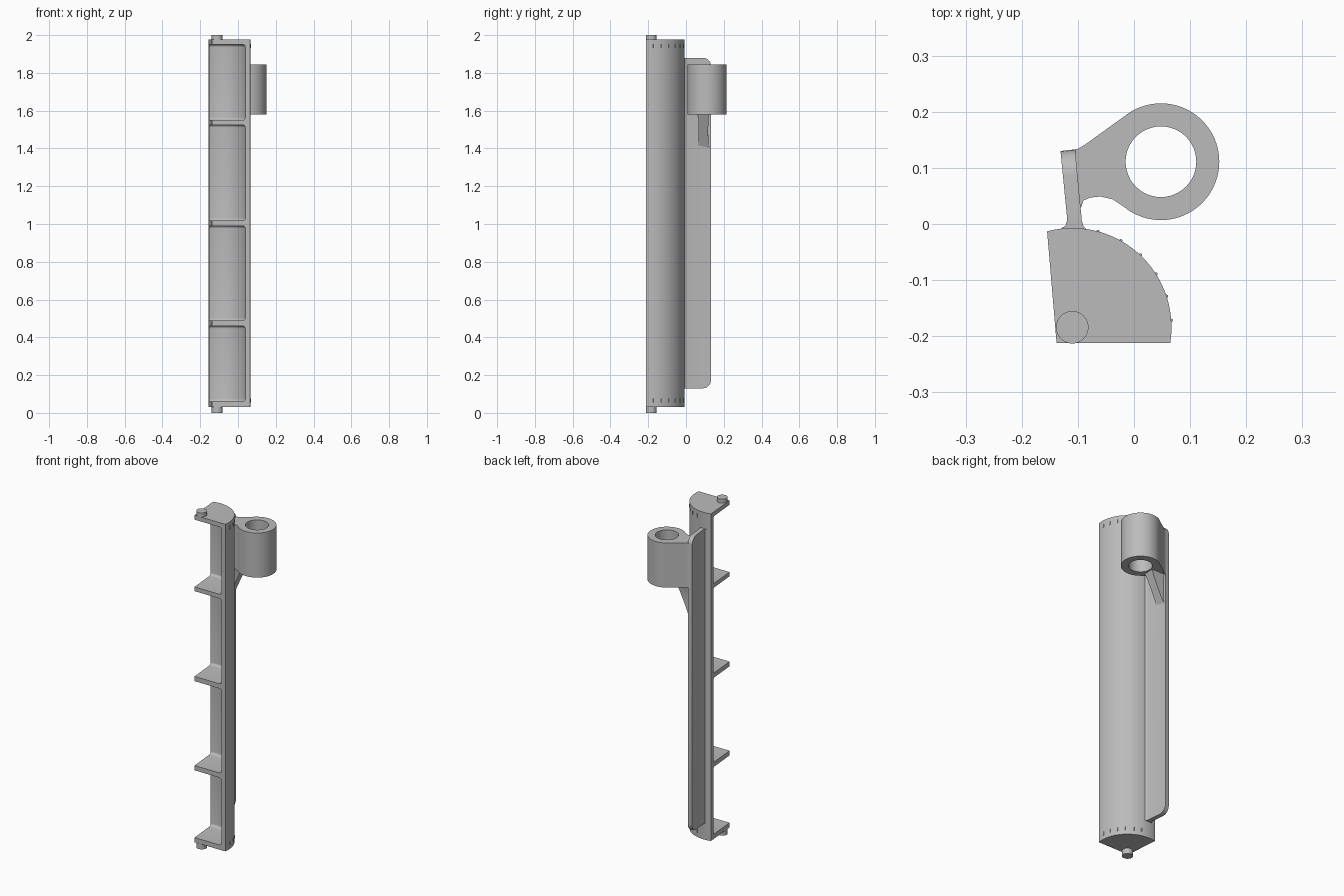
import bpy, bmesh
from math import sin, cos, radians
from mathutils import Matrix

if "Cube" in bpy.data.objects:
    bpy.data.objects.remove(bpy.data.objects["Cube"])

grey = bpy.data.materials.new("plain grey")
grey.use_nodes = True
GREY = (0.5, 0.5, 0.5, 1)
grey.diffuse_color = GREY
grey.node_tree.nodes["Principled BSDF"].inputs["Base Color"].default_value = GREY

PIVOT = (-0.11, -0.184)
RING = (0.048, 0.111)


def arc(centre, r, a0, a1, n):
    """Points on an arc, angles in degrees."""
    steps = [radians(a0 + (a1 - a0) * i / n) for i in range(n + 1)]
    return [(centre[0] + r * cos(a), centre[1] + r * sin(a)) for a in steps]


def circle(centre, r, n=48):
    return arc(centre, r, 0, 360, n)[:-1]


def prism(name, profile, z0, z1, round_if=None, radius=0.0):
    """Extrude a plan profile; round the edges chosen by round_if."""
    bm = bmesh.new()
    base = bm.faces.new([bm.verts.new((x, y, z0)) for x, y in profile])
    out = bmesh.ops.extrude_face_region(bm, geom=[base])
    top = [v for v in out["geom"] if isinstance(v, bmesh.types.BMVert)]
    bmesh.ops.translate(bm, verts=top, vec=(0, 0, z1 - z0))
    bmesh.ops.recalc_face_normals(bm, faces=bm.faces)
    if round_if:
        edges = [e for e in bm.edges
                 if abs(e.verts[0].co.z - e.verts[1].co.z) < 1e-5
                 and all(round_if(v.co) for v in e.verts)]
        bmesh.ops.bevel(bm, geom=edges, offset=radius, segments=6,
                        profile=0.5, affect="EDGES")
    return add(name, bm)


def add(name, bm):
    mesh = bpy.data.meshes.new(name)
    bm.to_mesh(mesh)
    bm.free()
    mesh.materials.append(grey)
    obj = bpy.data.objects.new(name, mesh)
    bpy.context.collection.objects.link(obj)
    return obj


def cut(obj, cutter):
    cutter.hide_render = True
    mod = obj.modifiers.new("cut", "BOOLEAN")
    mod.operation, mod.solver, mod.object = "DIFFERENCE", "EXACT", cutter
    with bpy.context.temp_override(object=obj, active_object=obj):
        bpy.ops.object.modifier_apply(modifier=mod.name)
    bpy.data.objects.remove(cutter)


def smooth(obj):
    obj.data.polygons.foreach_set("use_smooth", [True] * len(obj.data.polygons))
    obj.data.set_sharp_from_angle(angle=radians(30))


# Quarter-round body, hollowed so a curved wall and cross ribs remain
corner = (-0.138, -0.212)
body = prism("curved_wall_and_ribs",
             arc(PIVOT, 0.1768, -9.1, 104.7, 40) + [corner], 0.032, 1.976)
pocket = arc(PIVOT, 0.151, -30, 125, 40) + [(-0.35, -0.06), (-0.35, -0.4), (0.02, -0.4)]


def on_wall(co):
    return abs((co.x - PIVOT[0]) ** 2 + (co.y - PIVOT[1]) ** 2 - 0.151 ** 2) < 1e-4


for z0, z1 in ((0.06, 0.46), (0.488, 0.99), (1.018, 1.525), (1.55, 1.95)):
    cut(body, prism("pocket_cutter", pocket, z0, z1, on_wall, 0.014))
smooth(body)

# Hinge pins at both ends
for name, z0, z1 in (("bottom_pin", 0, 0.033), ("top_pin", 1.975, 2)):
    smooth(prism(name, circle(PIVOT, 0.029), z0, z1))

# Long upright fin with a flared foot and rounded outer corners
fin = [(-0.131, 0.130), (-0.119, 0.008), (-0.122, -0.003), (-0.132, -0.009),
       (-0.11, -0.02), (-0.082, -0.012), (-0.09, -0.004), (-0.093, 0.006),
       (-0.105, 0.133)]
smooth(prism("fin", fin, 0.13, 1.88, lambda co: co.y > 0.12, 0.045))

# Ring with its blended arm
outline = arc(RING, 0.104, -130, 122, 56) + [
    (-0.088, 0.141), (-0.1, 0.134), (-0.112, 0.132), (-0.1, 0.025), (-0.094, 0.03),
    (-0.09, 0.042), (-0.078, 0.047), (-0.06, 0.049), (-0.038, 0.044)]
ring = prism("ring_and_arm", outline, 1.58, 1.845)
cut(ring, prism("bore_cutter", circle(RING, 0.063), 1.5, 1.9))
smooth(ring)

# Sloping gusset below the arm, waisted in the middle
bm = bmesh.new()
loops = []
for t, half in ((0, 0.033), (0.15, 0.027), (0.5, 0.025), (0.85, 0.027), (1, 0.033)):
    x, z = -0.106 + 0.086 * t, 1.40 + 0.185 * t
    loops.append([bm.verts.new(p) for p in (
        (x, 0.092 - half, z), (x, 0.092 + half, z),
        (-0.108, 0.092 + half, z + 0.001), (-0.108, 0.092 - half, z + 0.001))])
for a, b in zip(loops, loops[1:]):
    for i in range(4):
        j = (i + 1) % 4
        bm.faces.new((a[i], a[j], b[j], b[i]))
bm.faces.new(loops[0])
bm.faces.new(loops[-1])
bmesh.ops.recalc_face_normals(bm, faces=bm.faces)
smooth(add("gusset", bm))

# Small marker nibs around both ends of the curved wall
bm = bmesh.new()
for z in (0.066, 1.943):
    for x, y in arc(PIVOT, 0.1768, 4, 75, 5):
        bmesh.ops.create_cone(bm, cap_ends=True, segments=10, radius1=0.003,
                              radius2=0.003, depth=0.02,
                              matrix=Matrix.Translation((x, y, z)))
smooth(add("marker_nibs", bm))
